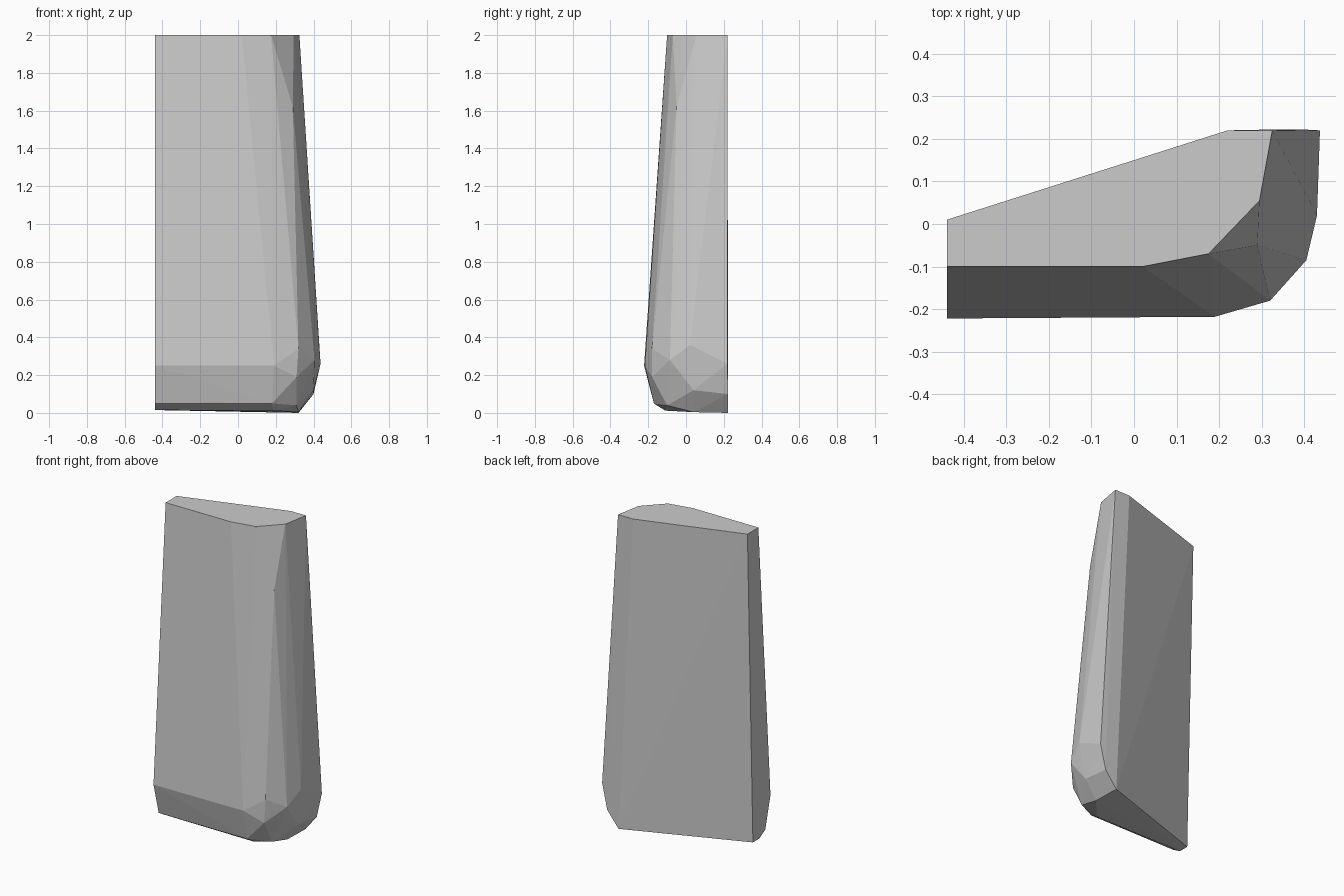
import bpy, bmesh, math

# Outline of the flat top (x, y)
top = [(-0.44, 0.01), (-0.44, -0.10), (0.02, -0.10), (0.175, -0.07),
       (0.295, 0.055), (0.325, 0.22), (0.22, 0.22)]

# Widest ring, above the rounded foot
belly = [(-0.44, -0.222, 0.25), (0.19, -0.218, 0.25), (0.32, -0.18, 0.34),
         (0.405, -0.085, 0.28), (0.43, 0.02, 0.36), (0.437, 0.22, 0.26)]

# Bevelled ring below the belly
bevel = [(-0.44, -0.17, 0.05), (0.18, -0.17, 0.05), (0.31, -0.18, 0.19),
         (0.31, -0.10, 0.04), (0.40, 0.04, 0.12), (0.40, 0.222, 0.10)]

# Underside
base = [(-0.44, -0.11, 0.015), (-0.44, -0.045, 0.015), (0.19, -0.11, 0.012),
        (0.32, 0.04, 0.004), (0.32, 0.222, 0.0)]

# Chip on the front right edge
chip = [(0.29, -0.05, 1.62)]

# Slab: convex facetted solid wrapped around the rings
bm = bmesh.new()
for p in [(x, y, 2.0) for x, y in top] + belly + bevel + base + chip:
    bm.verts.new(p)
bmesh.ops.convex_hull(bm, input=bm.verts)
loose = [v for v in bm.verts if not v.link_faces]
bmesh.ops.delete(bm, geom=loose, context='VERTS')
bmesh.ops.dissolve_limit(bm, angle_limit=math.radians(0.8),
                         verts=bm.verts, edges=bm.edges)
bmesh.ops.recalc_face_normals(bm, faces=bm.faces)

mesh = bpy.data.meshes.new("stone_slab")
bm.to_mesh(mesh)
bm.free()
slab = bpy.data.objects.new("stone_slab", mesh)
bpy.context.collection.objects.link(slab)
